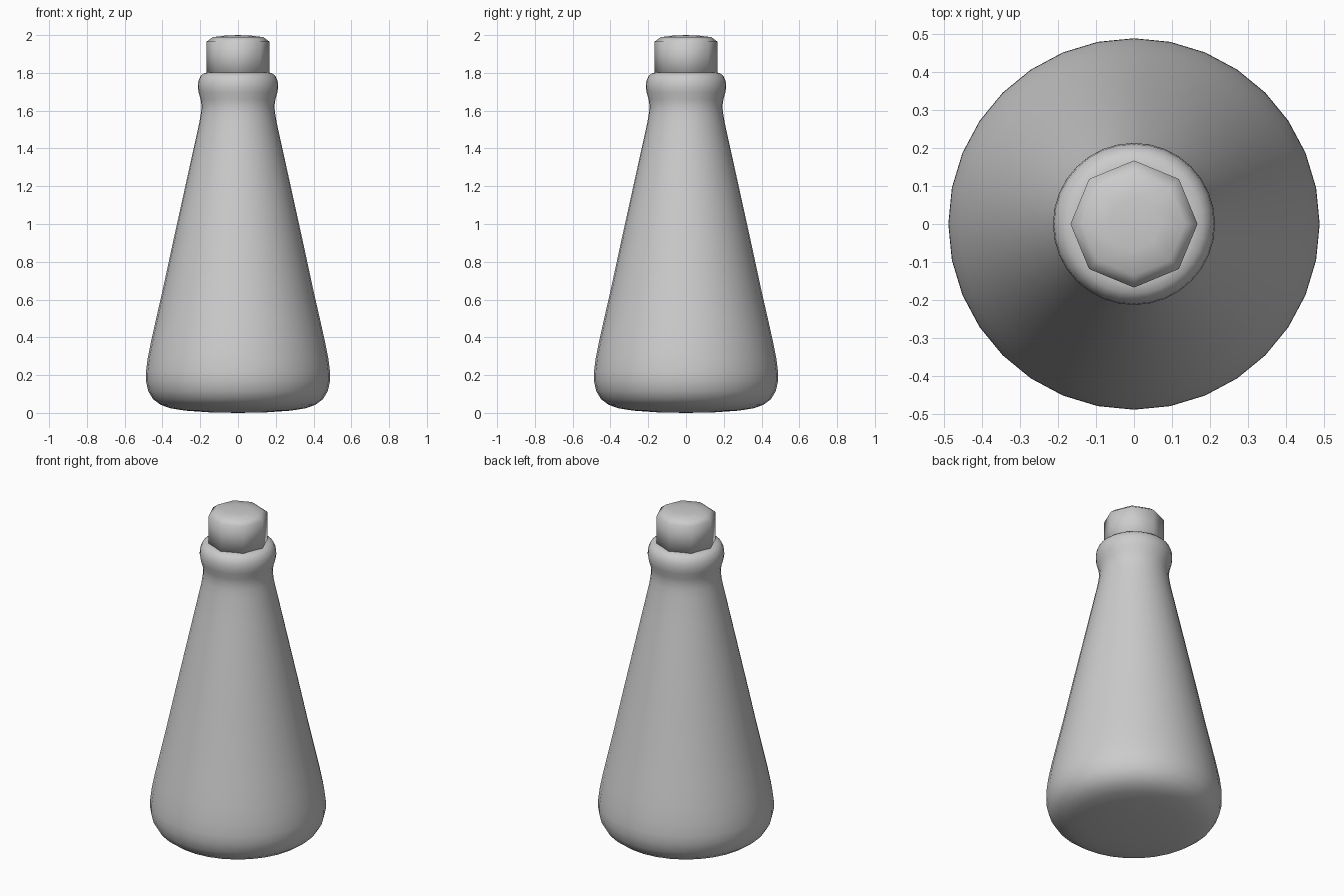
import bpy
import bmesh
from math import cos, sin, tau

if "Cube" in bpy.data.objects:
    bpy.data.objects.remove(bpy.data.objects["Cube"])


def lathe(name, profile, sides):
    """Revolve (radius, z) points about z; zero radius ends become poles."""
    bm = bmesh.new()
    rings = []
    for r, z in profile:
        n = 1 if r == 0 else sides
        rings.append([bm.verts.new((r * cos(tau * i / sides), r * sin(tau * i / sides), z))
                      for i in range(n)])
    for a, b in zip(rings, rings[1:]):
        for i in range(sides):
            j = (i + 1) % sides
            loop = [a[i % len(a)], a[j % len(a)], b[j % len(b)], b[i % len(b)]]
            bm.faces.new(list(dict.fromkeys(loop)))
    bmesh.ops.recalc_face_normals(bm, faces=bm.faces)
    for f in bm.faces:
        f.smooth = True
    mesh = bpy.data.meshes.new(name)
    bm.to_mesh(mesh)
    bm.free()
    obj = bpy.data.objects.new(name, mesh)
    bpy.context.collection.objects.link(obj)
    return obj


# Conical bottle body with rounded base and bulging neck ring
lathe("bottle_body", [
    (0, 0.0), (0.15, 0.003), (0.28, 0.012), (0.36, 0.025), (0.41, 0.043),
    (0.45, 0.073), (0.475, 0.115), (0.488, 0.17), (0.487, 0.22), (0.478, 0.29),
    (0.46, 0.38), (0.432, 0.505), (0.40, 0.645), (0.345, 0.90), (0.29, 1.15),
    (0.235, 1.40), (0.204, 1.54), (0.196, 1.59), (0.193, 1.625), (0.198, 1.66),
    (0.208, 1.695), (0.213, 1.725), (0.210, 1.757), (0.199, 1.782),
    (0.182, 1.797), (0.16, 1.803), (0.10, 1.805), (0, 1.805)], 32)

# Octagonal stopper with chamfered, slightly domed top
lathe("stopper", [
    (0, 1.77), (0.167, 1.77), (0.167, 1.965), (0.135, 1.989), (0.07, 1.997), (0, 2.0)], 8)
